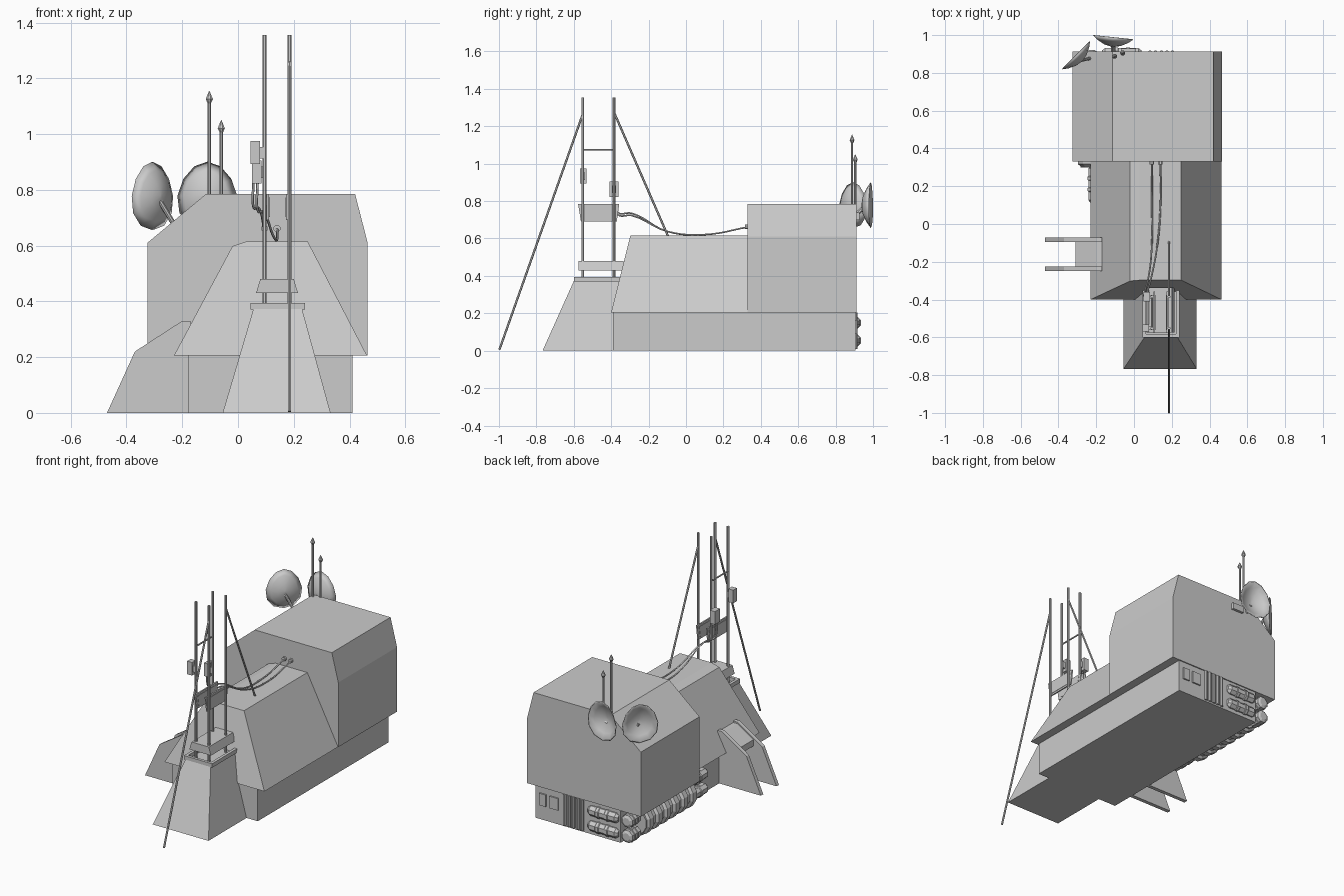
import bpy, bmesh, math
from mathutils import Vector

if "Cube" in bpy.data.objects:
    bpy.data.objects.remove(bpy.data.objects["Cube"])


def mesh(name, verts, faces):
    me = bpy.data.meshes.new(name)
    me.from_pydata([tuple(v) for v in verts], [], faces)
    bm = bmesh.new()
    bm.from_mesh(me)
    bmesh.ops.recalc_face_normals(bm, faces=bm.faces)
    bm.to_mesh(me)
    bm.free()
    ob = bpy.data.objects.new(name, me)
    bpy.context.collection.objects.link(ob)
    return ob


def loft(name, rings):
    n = len(rings[0])
    verts = [v for r in rings for v in r]
    faces = [list(range(n)), list(range(n * (len(rings) - 1), n * len(rings)))]
    for k in range(len(rings) - 1):
        for i in range(n):
            j = (i + 1) % n
            faces.append([k * n + i, k * n + j, k * n + n + j, k * n + n + i])
    return mesh(name, verts, faces)


def prism_y(name, prof, y0, y1):
    return loft(name, [[(x, y, z) for x, z in prof] for y in (y0, y1)])


def prism_x(name, prof, x0, x1):
    return loft(name, [[(x, y, z) for y, z in prof] for x in (x0, x1)])


def box(name, x, y, z):
    return prism_y(name, [(x[0], z[0]), (x[1], z[0]), (x[1], z[1]), (x[0], z[1])], *y)


def lathe(name, p, q, stations, n=8, smooth=False):
    """Round part along p-q; stations are (fraction, radius)."""
    p, q = Vector(p), Vector(q)
    rot = (q - p).to_track_quat('Z', 'Y')
    rings = []
    for t, r in stations:
        c = p.lerp(q, t)
        rings.append([c + rot @ Vector((r * math.cos(a), r * math.sin(a), 0))
                      for a in [2 * math.pi * (i + .5) / n for i in range(n)]])
    ob = loft(name, rings)
    if smooth:
        ob.data.shade_smooth()
    return ob


def rod(name, p, q, r, n=8):
    return lathe(name, p, q, [(0, r), (1, r)], n)


def cable(name, pts, r):
    cu = bpy.data.curves.new(name, 'CURVE')
    cu.dimensions = '3D'
    cu.bevel_depth, cu.bevel_resolution, cu.resolution_u = r, 1, 6
    sp = cu.splines.new('BEZIER')
    sp.bezier_points.add(len(pts) - 1)
    for b, co in zip(sp.bezier_points, pts):
        b.co = co
        b.handle_left_type = b.handle_right_type = 'AUTO'
    ob = bpy.data.objects.new(name, cu)
    bpy.context.collection.objects.link(ob)


# main bodies
box("base", (-.18, .41), (-.39, .905), (0, .21))
prof = [(-.23, .205), (.463, .205), (.25, .615), (.03, .615), (-.02, .598)]
loft("front_hull", [[(x, -.4 + (z - .205) * .25, z) for x, z in prof],
                    [(x, .34, z) for x, z in prof]])
block = [(-.325, .205), (.465, .205), (.465, .61), (.42, .785), (-.115, .785), (-.325, .61)]
prism_y("rear_block", block, .33, .912)

# mast pedestal with raised rim
loft("pedestal", [[(-.055, -.767, 0), (.332, -.767, 0), (.332, -.3, 0), (-.055, -.3, 0)],
                  [(.055, -.6, .372), (.23, -.6, .372), (.23, -.33, .372), (.055, -.33, .372)]])
box("rim_front", (.045, .24), (-.6, -.582), (.37, .395))
for s, x in (("left", .045), ("right", .222)):
    box("rim_" + s, (x, x + .018), (-.582, -.345), (.37, .395))

# mast posts, platform, side panels
for x in (.095, .185):
    for y in (-.552, -.385):
        rod("mast_post", (x, y, .37), (x, y, 1.355), .008)
prism_y("mast_platform", [(.065, .43), (.215, .43), (.2, .48), (.08, .48)], -.575, -.335)
for x in (.103, .172):
    prism_x("mast_panel", [(-.562, .692), (-.37, .692), (-.357, .785), (-.577, .785)], x, x + .009)
    prism_x("mast_panel_inset", [(-.55, .703), (-.385, .703), (-.375, .772), (-.56, .772)],
            x - .002, x + .011)
rod("mast_crossbar", (.095, -.552, 1.075), (.095, -.385, 1.075), .005)
rod("front_guy", (.185, -.552, 1.265), (.185, -.998, .005), .006, 6)
rod("rear_guy", (.185, -.385, 1.275), (.185, -.095, .61), .006, 6)

# mast relay boxes
for y, w, z, x in ((-.55, .018, .893, .045), (-.385, .025, .823, .051)):
    box("relay_box", (x, x + .034), (y - w, y + w), (z, z + .082))
    box("relay_bracket", (x + .034, .095), (y - .01, y + .01), (z + .02, z + .06))

# sagging cables into the rear block
for i, (x0, x1) in enumerate(((.055, .095), (.07, .14))):
    d = i * .012
    cable("cable", [(x0, -.39, .825), (x0, -.365, .74 - d), (x0 + .02, -.29, .735 - d),
                    ((x0 + x1) / 2 + .02, -.1, .638), (x1, .1, .621), (x1, .335, .662)], .0045)
    rod("cable_socket", (x1, .315, .662), (x1, .335, .662), .013)

# roof antennas
for x, y, h in ((-.103, .888, 1.155), (-.06, .905, 1.05)):
    rod("antenna", (x, y, .77), (x, y, h - .03), .006)
    lathe("antenna_tip", (x, y, h - .045), (x, y, h), [(0, .006), (.35, .014), (1, .001)])


# dish bowls
def dish(name, c, ang, w, h, depth):
    c = Vector(c)
    f = Vector((math.cos(ang), math.sin(ang), 0))
    side = Vector((-f.y, f.x, 0))
    n = 12
    verts, faces = [], []
    levels = [.05, .4, .75, 1, .95, .7, .35, .05]
    for k, r in enumerate(levels):
        off = -depth * (1 - r * r) + (.006 if k > 3 else 0)
        for i in range(n):
            a = 2 * math.pi * i / n
            egg = 1 - .15 * math.sin(a)
            verts.append(c + f * off + side * (w * r * math.cos(a) * egg)
                         + Vector((0, 0, h * r * math.sin(a))))
    for k in range(len(levels) - 1):
        for i in range(n):
            j = (i + 1) % n
            faces.append([k * n + i, k * n + j, k * n + n + j, k * n + n + i])
    faces += [list(range(n)), list(range(n * (len(levels) - 1), n * len(levels)))]
    mesh(name, verts, faces).data.shade_smooth()
    bpy.context.view_layer.objects.active


dish("left_dish", (-.307, .893, .778), math.radians(135), .105, .123, .045)
dish("right_dish", (-.11, .988, .778), math.radians(84), .108, .123, .05)
rod("left_dish_arm", (-.28, .866, .76), (-.22, .88, .66), .009)
rod("right_dish_arm", (-.11, .945, .76), (-.11, .9, .72), .012)
box("dish_mount", (-.07, .01), (.908, .928), (.7, .74))

# left buttress fins and sloped hood
fin = [(-.47, 0), (-.17, 0), (-.17, .33), (-.2, .33), (-.37, .22)]
for y in (-.25, -.095):
    prism_y("buttress_fin", fin, y, y + .024)
prism_y("buttress_hood", [(-.31, .21), (-.17, .17), (-.17, .32), (-.2, .32), (-.31, .25)], -.23, -.09)

# ribbed tank under the left overhang
rod("side_tank", (-.2, .3, .105), (-.2, .8, .105), .085, 12)
for i in range(6):
    y = .335 + i * .085
    lathe("tank_rib", (-.2, y - .03, .105), (-.2, y + .03, .105),
          [(0, .085), (.2, .1), (.8, .1), (1, .085)], 12)


# capped canisters
def canister(p, q, r):
    lathe("canister", p, q, [(0, r * .6), (.08, r), (.3, r), (.32, r * 1.12), (.4, r * 1.12),
                             (.42, r), (.6, r), (.62, r * 1.12), (.7, r * 1.12), (.72, r),
                             (.92, r), (1, r * .6)], 8)


for z in (.055, .15):
    canister((-.17, .9, z), (.04, .9, z), .034)
    canister((-.21, .11, z), (-.21, .31, z), .034)
    canister((-.23, .82, z), (-.23, .92, z), .04)

# rear pipes and access panels
for i in range(5):
    rod("rear_pipe", (.085 + i * .03, .908, .01), (.085 + i * .03, .908, .205), .011)
for x, w in ((.25, .06), (.335, .045)):
    box("access_panel", (x, x + w), (.9, .914), (.09, .165))
